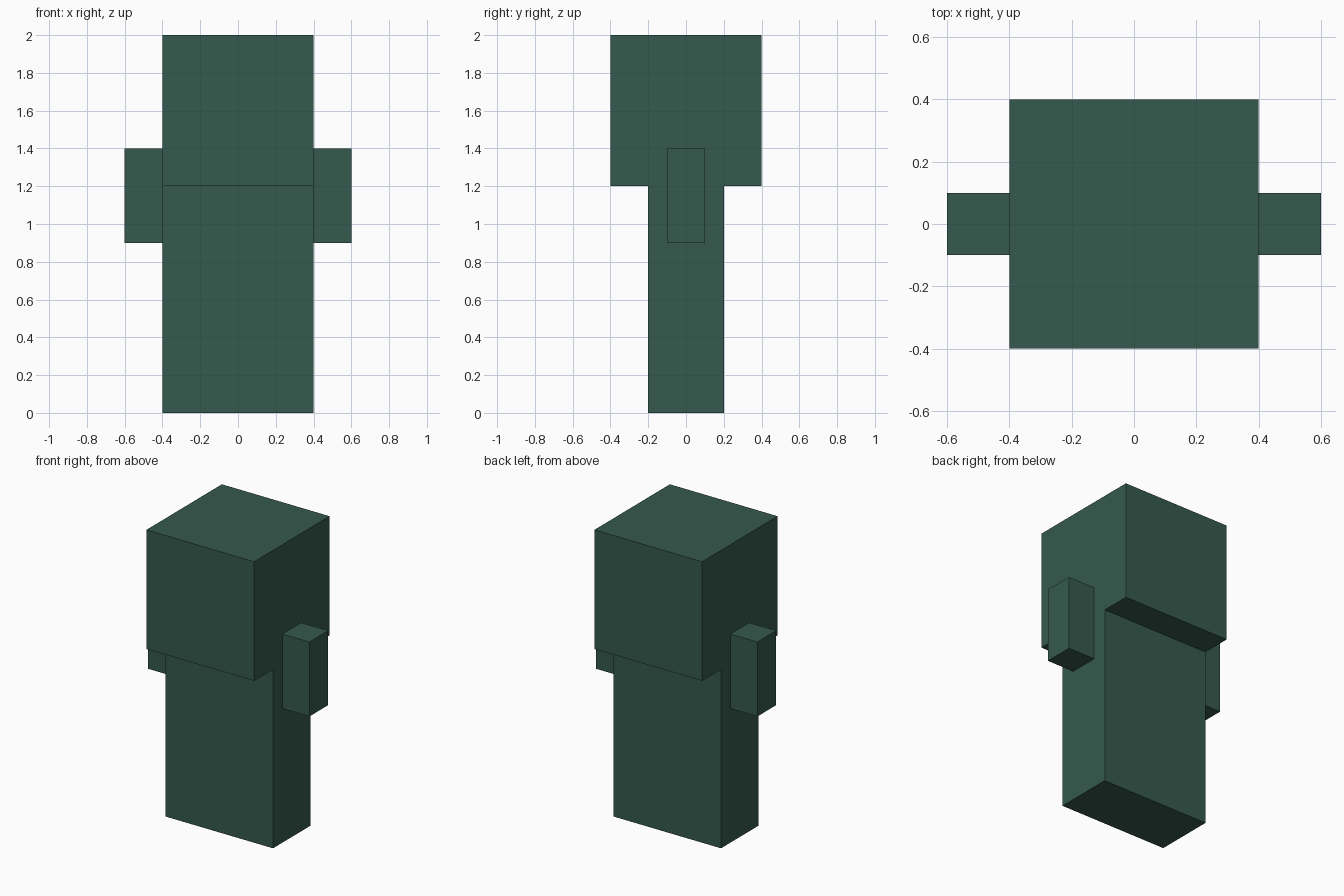
import bpy

# Remove the default cube
cube = bpy.data.objects.get("Cube")
if cube:
    bpy.data.objects.remove(cube, do_unlink=True)

# Single dark green colour
GREEN = (0.036, 0.1, 0.075, 1.0)
green = bpy.data.materials.new("dark_green")
green.use_nodes = True
green.diffuse_color = GREEN
bsdf = next(n for n in green.node_tree.nodes if n.type == 'BSDF_PRINCIPLED')
bsdf.inputs["Base Color"].default_value = GREEN


def box(name, size, x, bottom):
    """Flat-shaded block centred on y = 0, standing at height bottom."""
    bpy.ops.mesh.primitive_cube_add(size=1, location=(x, 0, bottom + size[2] / 2))
    ob = bpy.context.object
    ob.name = ob.data.name = name
    ob.scale = size
    bpy.ops.object.transform_apply(location=False, rotation=False, scale=True)
    ob.data.materials.append(green)
    return ob


# Body slab and cubic head
box("body", (0.8, 0.4, 1.2), 0, 0)
box("head", (0.8, 0.8, 0.8), 0, 1.2)

# Short arms on both sides
for name, side in (("left_arm", 1), ("right_arm", -1)):
    box(name, (0.2, 0.2, 0.5), side * 0.5, 0.9)
